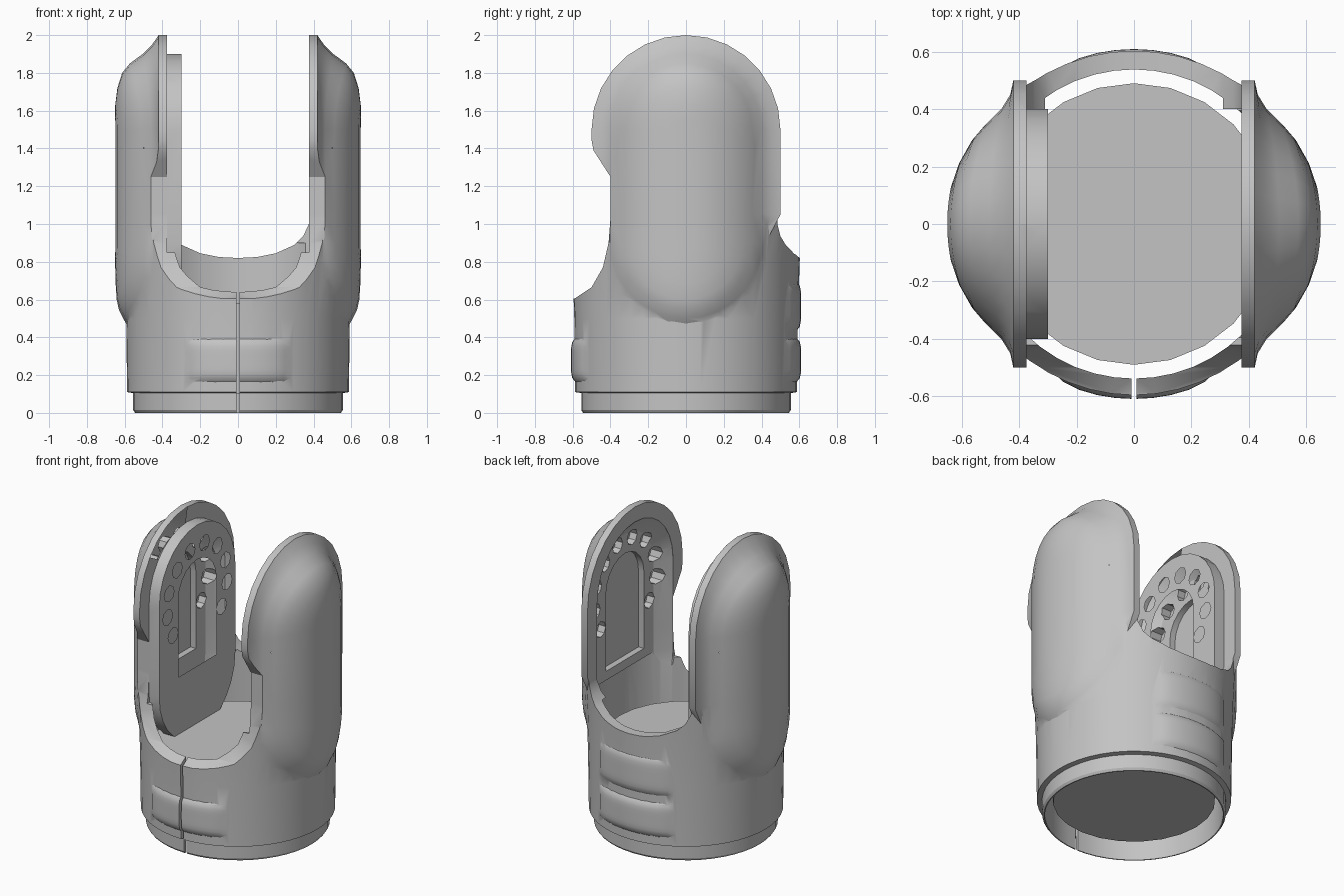
import bpy, bmesh
from math import sin, cos, pi, sqrt, radians

cube = bpy.data.objects.get("Cube")
if cube:
    bpy.data.objects.remove(cube, do_unlink=True)

grey = bpy.data.materials.new("plain grey")
grey.use_nodes = True
grey.diffuse_color = (0.55, 0.55, 0.55, 1)
grey.node_tree.nodes["Principled BSDF"].inputs["Base Color"].default_value = (0.55, 0.55, 0.55, 1)


def add_object(name, bm):
    bmesh.ops.recalc_face_normals(bm, faces=bm.faces)
    mesh = bpy.data.meshes.new(name)
    bm.to_mesh(mesh)
    bm.free()
    mesh.materials.append(grey)
    obj = bpy.data.objects.new(name, mesh)
    bpy.context.collection.objects.link(obj)
    return obj


def loft(name, rings):
    """Closed solid through rings of equal point count, capped at both ends."""
    bm = bmesh.new()
    rows = [[bm.verts.new(p) for p in ring] for ring in rings]
    n = len(rows[0])
    for a, b in zip(rows, rows[1:]):
        for i in range(n):
            j = (i + 1) % n
            bm.faces.new((a[i], a[j], b[j], b[i]))
    bm.faces.new(rows[0])
    bm.faces.new(rows[-1])
    return add_object(name, bm)


def lathe(name, profile, sides=48):
    angles = [2 * pi * i / sides for i in range(sides)]
    return loft(name, [[(r * cos(a), r * sin(a), z) for a in angles] for r, z in profile])


def prism(name, outline, x0, x1):
    """Side outline of (y, z) points extruded along x."""
    return loft(name, [[(x, y, z) for y, z in outline] for x in (x0, x1)])


def box(name, x, y, z):
    return prism(name, [(y[0], z[0]), (y[1], z[0]), (y[1], z[1]), (y[0], z[1])], x[0], x[1])


def wall_patch(name, centre, half_angle, z0, z1, r0, r1, bulge=0.0):
    """Block bent round the cup wall, with an optional rounded outer face."""
    bm = bmesh.new()
    bmesh.ops.create_cube(bm, size=2)
    bmesh.ops.subdivide_edges(bm, edges=bm.edges[:], cuts=9, use_grid_fill=True)
    for v in bm.verts:
        u, w, h = v.co
        dome = (1 - u ** 6) * (1 - h ** 6)
        r = r0 + (r1 - r0 + bulge * dome) * (w + 1) / 2
        a = centre + u * half_angle
        v.co = (r * cos(a), r * sin(a), z0 + (z1 - z0) * (h + 1) / 2)
    return add_object(name, bm)


def combine(target, tool, operation):
    mod = target.modifiers.new(operation, "BOOLEAN")
    mod.operation = operation
    mod.solver = "EXACT"
    mod.object = tool
    bpy.context.view_layer.objects.active = target
    bpy.ops.object.modifier_apply(modifier=mod.name)
    bpy.data.objects.remove(tool, do_unlink=True)


def arm_outline(inset):
    """Rounded arm outline as (y, z, upward direction)."""
    r = 0.5 - inset
    arc = [pi * i / 14 for i in range(15)]
    top = [(r * cos(a), 1.5 + r * sin(a), sin(a)) for a in arc]
    low = [(-r * cos(a), 0.9 - r * sin(a), -sin(a)) for a in arc]
    return top + [(-r, 1.05, 0)] + low + [(r, 1.05, 0)]


# Side pods: domed arches wrapped to a round outer surface
def pod_ring(side, inset, rise):
    pts = []
    for y, z, up in arm_outline(inset):
        lift = rise ** (1 + (0.25 if up > 0 else 0.75) * up) if rise else 0
        x = 0.42 + lift * (sqrt(0.65 ** 2 - y * y) - 0.42)
        if z < 0.95 and rise < 0.4:
            # Lower edge is tucked into the cup wall
            limit = sqrt(0.595 ** 2 - x * x) if x < 0.595 else abs(y)
            y = max(-limit, min(limit, y))
        pts.append((side * x, y, z))
    return pts


def make_pod(side):
    steps = [(0, 0), (0.05, 0.22), (0.1, 0.45), (0.15, 0.72), (0.2, 0.87),
             (0.28, 0.96), (0.37, 1), (0.45, 1)]
    rings = [pod_ring(side, d, f) for d, f in steps]
    inner = [(side * 0.375, y, z) for x, y, z in rings[0]]
    return loft("side_pod", [inner] + rings)


# Main cup with a stepped foot
body = lathe("holder_body", [(0.545, 0), (0.555, 0.015), (0.555, 0.105), (0.587, 0.11),
                             (0.592, 0.5), (0.602, 0.8), (0.612, 1.0), (0.612, 1.33)])
for side in (-1, 1):
    combine(body, make_pod(side), "UNION")

# Trim the front lip to its swept side outline
outline = [(-0.8, -0.1), (-0.8, 0.58), (-0.59, 0.605), (-0.5, 0.665), (-0.44, 0.77),
           (-0.41, 0.9), (-0.4, 1.03), (-0.4, 1.25), (-0.49, 1.39), (-0.51, 1.5),
           (-0.51, 2.1), (0.8, 2.1), (0.8, -0.1)]
combine(body, prism("trim", outline, -1, 1), "INTERSECT")

# Grip pads: one in front, two behind
for angle, z0, z1 in ((-pi / 2, 0.16, 0.4), (pi / 2, 0.16, 0.4), (pi / 2, 0.43, 0.7)):
    combine(body, wall_patch("grip_pad", angle, 0.53, z0, z1, 0.57, 0.583, 0.026), "UNION")

# Hollow the cup, open the space between the arms with a round-bottomed gap, slit the front
combine(body, lathe("cavity", [(0.538, -0.2), (0.538, 0.9)]), "DIFFERENCE")
combine(body, box("arm_gap", (-0.375, 0.375), (-0.9, 0.4), (0.85, 2.3)), "DIFFERENCE")
half = [(0.375, 2.3), (0.375, 1.0), (0.345, 0.935), (0.3, 0.89), (0.2, 0.845), (0.1, 0.825)]
gap = half + [(0, 0.82)] + [(-x, z) for x, z in reversed(half)]
combine(body, loft("back_gap", [[(x, y, z) for x, z in gap] for y in (0, 0.9)]), "DIFFERENCE")
combine(body, box("slit", (-0.008, 0.008), (-0.9, -0.45), (-0.1, 0.9)), "DIFFERENCE")

# Inner arm details: dished face, arched recess, ring of round sockets, curved groove
arch = [(-0.2, 0.96), (0.2, 0.96)]
arch += [(0.2 * cos(pi * i / 10), 1.47 + 0.2 * sin(pi * i / 10)) for i in range(11)]
for side in (-1, 1):
    dish = [[(side * x, y, z) for y, z, up in arm_outline(d)]
            for d, x in ((0.1, 0.3), (0.1, 0.376), (0.15, 0.417), (0.2, 0.45))]
    combine(body, loft("dish", dish), "DIFFERENCE")
    combine(body, prism("recess", arch, side * 0.3, side * 0.49), "DIFFERENCE")
    for k in range(10):
        a = radians(-36 + 28 * k)
        cy, cz = 0.315 * cos(a), 1.445 + 0.315 * sin(a)
        hole = [(cy + 0.052 * cos(pi * i / 4), cz + 0.052 * sin(pi * i / 4)) for i in range(8)]
        combine(body, prism("socket", hole, side * 0.3, side * 0.5), "DIFFERENCE")
    groove = wall_patch("groove", 0 if side > 0 else pi, 0.45, 0.62, 0.65, 0.5, 0.56)
    combine(body, groove, "DIFFERENCE")

# Loose core inside the cup
core = lathe("inner_core", [(0.49, 0.1), (0.49, 0.58)], 24)

# Smooth shading with sharp edges kept
for obj in (body, core):
    bpy.ops.object.select_all(action="DESELECT")
    obj.select_set(True)
    bpy.context.view_layer.objects.active = obj
    bpy.ops.object.shade_smooth_by_angle(angle=radians(30))
